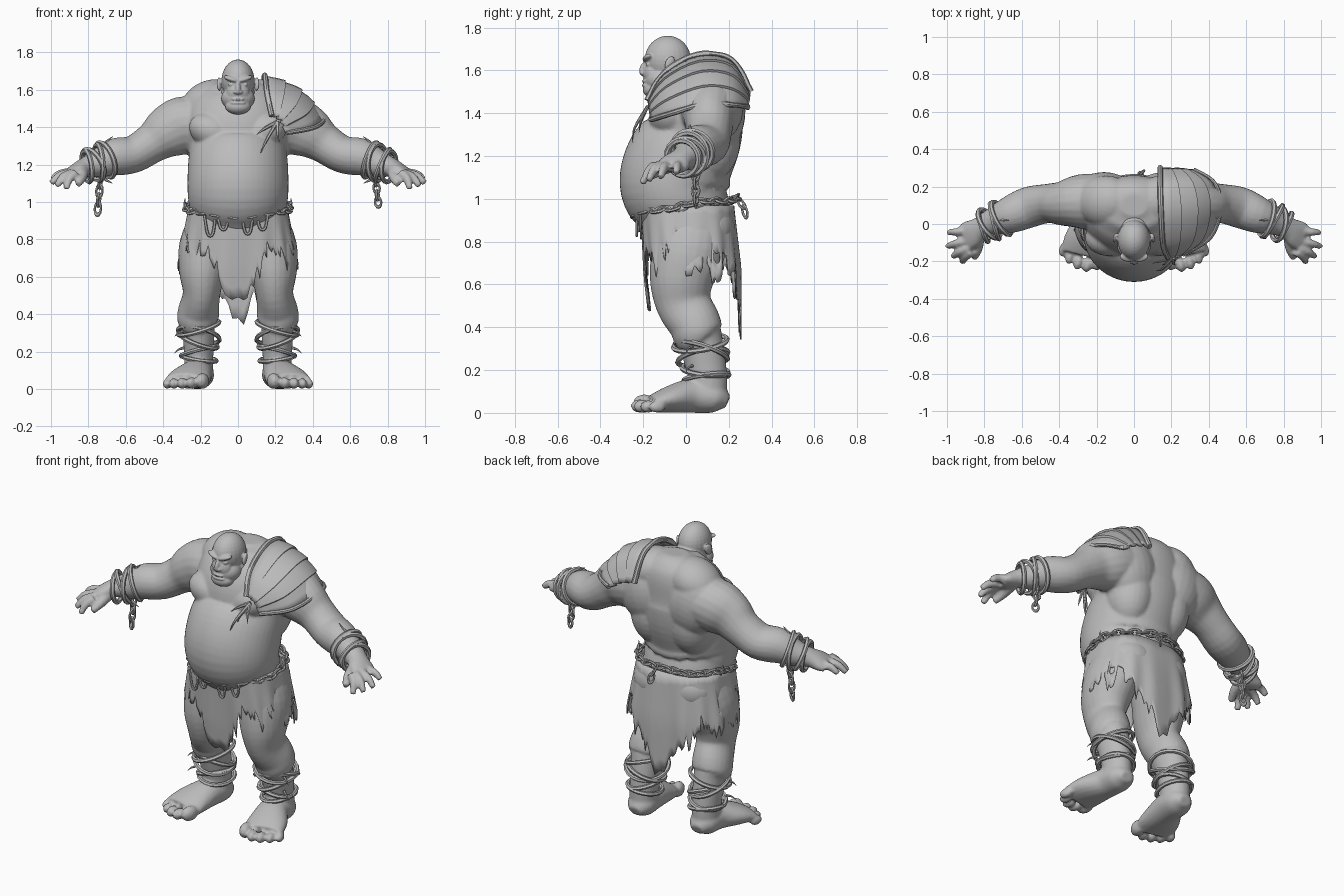
import bpy, bmesh, math, random
from mathutils import Vector, Matrix, Euler

random.seed(4)
cube = bpy.data.objects.get("Cube")
if cube:
    bpy.data.objects.remove(cube)

grey = bpy.data.materials.new("stone_grey")
grey.use_nodes = True
colour = (0.5, 0.5, 0.5, 1)
grey.diffuse_color = colour
grey.node_tree.nodes["Principled BSDF"].inputs["Base Color"].default_value = colour
SIDES = (-1, 1)


def finish(bm, name, angle=40):
    bmesh.ops.recalc_face_normals(bm, faces=bm.faces)
    mesh = bpy.data.meshes.new(name)
    bm.to_mesh(mesh)
    bm.free()
    mesh.materials.append(grey)
    for poly in mesh.polygons:
        poly.use_smooth = True
    mesh.set_sharp_from_angle(angle=math.radians(angle))
    obj = bpy.data.objects.new(name, mesh)
    bpy.context.collection.objects.link(obj)
    return obj


def fuse(obj, voxel, rounds):
    remesh = obj.modifiers.new("fuse", "REMESH")
    remesh.mode = "VOXEL"
    remesh.voxel_size = voxel
    remesh.use_smooth_shade = True
    relax = obj.modifiers.new("relax", "SMOOTH")
    relax.factor = 0.5
    relax.iterations = rounds


def spline(points, steps=4):
    """Smooth samples through a list of equally long tuples."""
    pts = [Vector(p) for p in points]
    out = []
    for i in range(len(pts) - 1):
        a, b, c, d = pts[max(i - 1, 0)], pts[i], pts[i + 1], pts[min(i + 2, len(pts) - 1)]
        for k in range(steps):
            t = k / steps
            out.append(b + (c - a) * (t / 2) + (a * 2 - b * 5 + c * 4 - d) * (t * t / 2)
                       + (b * 3 - a - c * 3 + d) * (t ** 3 / 2))
    return out + [pts[-1]]


def skin(bm, rows, closed=True):
    """Join rows of vertices into quads."""
    for low, high in zip(rows, rows[1:]):
        n = len(low)
        for i in range(n if closed else n - 1):
            j = (i + 1) % n
            bm.faces.new((low[i], low[j], high[j], high[i]))


def limb(bm, sections, side=1, ref=(0, 1, 0), n=20, steps=4):
    """Tube through (x, y, z, radius across, radius along ref)."""
    data = spline(sections, steps)
    spots = [Vector((p[0] * side, p[1], p[2])) for p in data]
    rows = []
    for i, p in enumerate(spots):
        t = (spots[min(i + 1, len(spots) - 1)] - spots[max(i - 1, 0)]).normalized()
        u = Vector(ref)
        u = (u - t * u.dot(t)).normalized()
        w = t.cross(u)
        ring = []
        for k in range(n):
            a = math.tau * k / n
            ring.append(bm.verts.new(p + w * data[i][3] * math.cos(a) + u * data[i][4] * math.sin(a)))
        rows.append(ring)
    skin(bm, rows)
    bm.faces.new(rows[0])
    bm.faces.new(rows[-1])


def blob(bm, loc, size, turn=(0, 0, 0)):
    m = Matrix.LocRotScale(Vector(loc), Euler(turn), Vector(size))
    bmesh.ops.create_uvsphere(bm, u_segments=24, v_segments=16, radius=1, matrix=m)


def pair(bm, loc, size, turn=(0, 0, 0)):
    for s in SIDES:
        blob(bm, (loc[0] * s, loc[1], loc[2]), size, (turn[0], turn[1] * s, turn[2] * s))


def hoop(bm, loc, rot, radius, thick, stretch=1, n=20, m=6):
    mat = Matrix.LocRotScale(Vector(loc), rot, None)
    rows = []
    for i in range(n):
        a = math.tau * i / n
        row = []
        for k in range(m):
            b = math.tau * k / m
            r = radius + thick * math.cos(b)
            row.append(bm.verts.new(mat @ Vector((r * math.cos(a), r * stretch * math.sin(a), thick * math.sin(b)))))
        rows.append(row)
    skin(bm, rows + [rows[0]])


def chain(bm, points, radius=0.016, thick=0.006):
    """Long links along a path, every second one rolled a quarter turn."""
    for i, (a, b) in enumerate(zip(points, points[1:])):
        a, b = Vector(a), Vector(b)
        rot = (b - a).to_track_quat("Y", "Z") @ Euler((0, math.pi / 2 * (i % 2) + 0.4, 0)).to_quaternion()
        hoop(bm, (a + b) / 2, rot, radius, thick, (b - a).length * 0.68 / radius, 12)


# Body: torso, arms, hands, legs and feet fused into one skin
bm = bmesh.new()
limb(bm, [(0, 0.03, 0.84, 0.2, 0.15), (0, 0.02, 0.92, 0.24, 0.195), (0, -0.025, 0.99, 0.262, 0.23),
          (0, -0.055, 1.07, 0.27, 0.255), (0, -0.025, 1.18, 0.268, 0.255), (0, 0.035, 1.29, 0.262, 0.225),
          (0, 0.055, 1.42, 0.28, 0.215), (0, 0.09, 1.54, 0.25, 0.175), (0, 0.1, 1.62, 0.17, 0.13),
          (0, 0.1, 1.655, 0.07, 0.06)], n=48, steps=6)
pair(bm, (0.16, 0.15, 1.41), (0.17, 0.128, 0.2), (0, 0.2, 0))
pair(bm, (0.13, 0.11, 1.28), (0.135, 0.145, 0.2))
pair(bm, (0.15, 0.12, 1.53), (0.16, 0.14, 0.12), (0, 0.4, 0))
pair(bm, (0.12, -0.06, 1.37), (0.15, 0.11, 0.1), (0, -0.4, -0.2))
pair(bm, (0.11, 0.1, 0.86), (0.15, 0.13, 0.13))
for s in SIDES:
    limb(bm, [(0.16, 0.12, 1.43, 0.13, 0.15), (0.29, 0.12, 1.41, 0.155, 0.145), (0.38, 0.11, 1.37, 0.14, 0.12),
              (0.46, 0.11, 1.315, 0.108, 0.105), (0.56, 0.09, 1.255, 0.1, 0.11), (0.66, 0.05, 1.24, 0.1, 0.1),
              (0.75, 0.015, 1.205, 0.075, 0.075), (0.82, -0.02, 1.185, 0.052, 0.06),
              (0.865, -0.05, 1.165, 0.042, 0.075), (0.9, -0.07, 1.15, 0.03, 0.075)], s)
    for x, y, z in ((1.0, -0.045, 1.12), (1.005, -0.12, 1.1), (0.975, -0.175, 1.085), (0.925, -0.205, 1.07)):
        base = (x * 0.3 + 0.59, y * 0.68 - 0.008, 1.155)
        knuckle = ((x + base[0]) / 2 + 0.006, (y + base[1]) / 2, z * 0.5 + 0.59)
        limb(bm, [(*base, 0.026, 0.024), (*knuckle, 0.024, 0.02), (x - 0.006, y, z, 0.017, 0.016)], s, (0.5, 1, 0), 10)
    limb(bm, [(0.83, -0.06, 1.16, 0.035, 0.035), (0.835, -0.13, 1.13, 0.028, 0.027),
              (0.855, -0.185, 1.095, 0.018, 0.018)], s, (1, 0, 0), 10)
    limb(bm, [(0.13, 0.03, 0.93, 0.12, 0.17), (0.175, 0.01, 0.76, 0.14, 0.175), (0.19, -0.02, 0.62, 0.125, 0.15),
              (0.195, -0.01, 0.51, 0.1, 0.13), (0.21, 0.04, 0.42, 0.11, 0.122), (0.215, 0.055, 0.37, 0.11, 0.118),
              (0.212, 0.065, 0.35, 0.09, 0.105), (0.21, 0.085, 0.26, 0.083, 0.098),
              (0.21, 0.1, 0.17, 0.078, 0.092), (0.21, 0.1, 0.08, 0.078, 0.092)], s, n=24)
    limb(bm, [(0.21, 0.195, 0.05, 0.03, 0.04), (0.21, 0.14, 0.07, 0.07, 0.08), (0.22, 0.03, 0.08, 0.08, 0.088),
              (0.255, -0.08, 0.062, 0.062, 0.115), (0.275, -0.16, 0.042, 0.04, 0.118)], s, (1, 0, 0))
    for x, y, r in ((0.19, -0.195, 0.043), (0.248, -0.215, 0.032), (0.298, -0.203, 0.031), (0.343, -0.175, 0.029), (0.378, -0.135, 0.028)):
        blob(bm, (x * s, y, r), (r * 0.8, r + 0.012, r), (0, 0, 0.25 * s))
fuse(finish(bm, "body"), 0.0095, 3)

# Head
bm = bmesh.new()
blob(bm, (0, -0.085, 1.65), (0.088, 0.108, 0.112))
blob(bm, (0, -0.115, 1.555), (0.09, 0.08, 0.07))
blob(bm, (0, -0.15, 1.51), (0.068, 0.052, 0.042))
blob(bm, (0, -0.02, 1.55), (0.1, 0.12, 0.11))
blob(bm, (0, -0.155, 1.585), (0.062, 0.045, 0.06))
blob(bm, (0, -0.198, 1.607), (0.014, 0.02, 0.034), (-0.3, 0, 0))
blob(bm, (0, -0.192, 1.55), (0.036, 0.014, 0.008))
blob(bm, (0, -0.19, 1.53), (0.04, 0.016, 0.01))
pair(bm, (0.037, -0.18, 1.658), (0.043, 0.022, 0.014), (0, -0.3, 0.25))
pair(bm, (0.036, -0.178, 1.628), (0.016, 0.01, 0.009))
pair(bm, (0.014, -0.2, 1.588), (0.011, 0.014, 0.01))
pair(bm, (0.1, -0.075, 1.63), (0.012, 0.024, 0.038), (-0.3, 0.1, 0.3))
fuse(finish(bm, "head"), 0.005, 3)

# Ragged loincloth with long tongues at front and back
bm = bmesh.new()
COLUMNS, ROWS = 144, 9
columns = []
for i in range(COLUMNS):
    a = math.tau * i / COLUMNS
    c, s = math.cos(a), math.sin(a)
    c, s = math.copysign(abs(c) ** 0.75, c), math.copysign(abs(s) ** 0.75, s)
    width = 0.13 if s < 0 else 0.2
    tongue = max(0, 1 - abs(c * 0.32) / width)
    hem = (0.73 if s < 0 else 0.67) - 0.3 * tongue ** 0.7 + random.uniform(-0.06, 0.06) + 0.04 * math.sin(a * 11)
    column = []
    for k in range(ROWS):
        z = 0.97 + (hem - 0.97) * k / (ROWS - 1)
        drop = min((0.97 - z) / 0.3, 1)
        fold = 0.006 * math.sin(a * 14) * drop
        front = 0.215 - 0.02 * drop - 0.03 * max(0, 0.65 - z) / 0.25
        back = 0.225 + 0.03 * drop
        column.append(bm.verts.new((c * (0.265 + 0.055 * drop + fold), s * ((front if s < 0 else back) + fold), z)))
    columns.append(column)
skin(bm, columns + [columns[0]], closed=False)
# Torn holes
holes = [f for f in bm.faces if 0.72 < f.calc_center_median().z < 0.83
         and abs(f.calc_center_median().x) > 0.27 and random.random() < 0.2]
bmesh.ops.delete(bm, geom=holes, context="FACES")
cloth = finish(bm, "loincloth")
cloth.modifiers.new("thickness", "SOLIDIFY").thickness = 0.006

# Chain belt with hanging straps
bm = bmesh.new()
LINKS = 36
loop = []
for i in range(LINKS + 1):
    a = math.tau * i / LINKS
    s = math.sin(a)
    loop.append((0.278 * math.cos(a), s * 0.24, 0.97 + (0.045 if s < 0 else 0.03) * s + 0.006 * math.sin(a * 5)))
chain(bm, loop, 0.018, 0.0075)
chain(bm, [(0.03, 0.25, 0.99), (0.04, 0.27, 0.96), (0.045, 0.28, 0.92)])
finish(bm, "belt_chain")

bm = bmesh.new()
for x, depth in ((-0.15, 0.1), (-0.08, 0.07), (0.05, 0.09), (0.13, 0.07)):
    y = -0.24 + abs(x) * 0.2
    limb(bm, [(x - 0.03, y, 0.93, 0.008, 0.007), (x - 0.012, y, 0.93 - depth, 0.008, 0.007),
              (x + 0.015, y, 0.93 - depth, 0.008, 0.007), (x + 0.03, y, 0.93, 0.008, 0.007)], n=6)
for s in SIDES:
    limb(bm, [(0.265, 0.05, 0.96, 0.01, 0.01), (0.285, 0.045, 0.99, 0.006, 0.006), (0.283, 0.05, 1.02, 0.001, 0.001)], s, n=6)
finish(bm, "belt_straps")

# Wrist shackles, spikes and broken chains
for s, name in ((-1, "right"), (1, "left")):
    bm = bmesh.new()
    axis = Vector((s * 0.88, -0.36, -0.22))
    for x, y, z, r, tilt in ((0.71, 0.03, 1.225, 0.098, 0.1), (0.745, 0.015, 1.21, 0.098, -0.15),
                             (0.775, 0, 1.2, 0.09, 0.2), (0.805, -0.015, 1.19, 0.083, -0.1)):
        rot = axis.to_track_quat("Z", "Y") @ Euler((tilt, tilt, 0)).to_quaternion()
        hoop(bm, (x * s, y, z), rot, r, 0.0135)
    for y, z, tip in ((0.02, 1.3, 1.35), (0.0, 1.13, 1.1)):
        limb(bm, [(0.72, y, z, 0.009, 0.009), (0.7, y, (z + tip) / 2, 0.007, 0.007), (0.67, y, tip, 0.001, 0.001)], s, n=6)
    end = 0.94 if s < 0 else 0.98
    chain(bm, [(s * (0.735 + 0.004 * k), 0.045, 1.13 + (end - 1.13) * k / 4) for k in range(5)], 0.018, 0.007)
    finish(bm, name + "_shackle")

    # Ankle bindings
    bm = bmesh.new()
    for z, r, pitch, roll in ((0.325, 0.115, 0.15, 0.3), (0.29, 0.115, -0.3, -0.25), (0.26, 0.108, 0.2, -0.35),
                              (0.2, 0.098, -0.1, 0.25), (0.165, 0.096, 0.12, -0.15)):
        hoop(bm, (0.21 * s, 0.125 - z * 0.18, z), Euler((pitch, roll * s, 0)), r, 0.012, 1.1)
    for z in (0.22, 0.31):
        limb(bm, [(0.29, 0.03, z, 0.008, 0.008), (0.32, 0.01, z - 0.01, 0.005, 0.005), (0.34, 0, z - 0.03, 0.001, 0.001)], s, n=6)
    finish(bm, name + "_ankle_binding")

# Layered shoulder guard on the left
inner = spline([(0.18, -0.18, 1.46), (0.155, -0.11, 1.58), (0.145, 0.05, 1.67), (0.14, 0.21, 1.65), (0.14, 0.3, 1.5)])
outer = spline([(0.25, -0.165, 1.36), (0.4, -0.07, 1.39), (0.455, 0.09, 1.435), (0.42, 0.22, 1.43), (0.31, 0.29, 1.42)])
PLATES = 4
LIFT = 0.012
bm = bmesh.new()
rows = []
for k in range(PLATES):
    for v, lift in ((k / PLATES, 0), ((k + 0.5) / PLATES, LIFT / 2), ((k + 0.97) / PLATES, LIFT)):
        row = []
        for i, (p, q) in enumerate(zip(inner, outer)):
            u = i / (len(inner) - 1)
            out = Vector((0.7, 0.35 * (u - 0.4), 0.7))
            swell = 0.055 * math.sin(math.pi * v) * math.sin(math.pi * (0.15 + 0.75 * u))
            row.append(bm.verts.new(p.lerp(q, v) + out * (swell + lift)))
        rows.append(row)
skin(bm, rows, closed=False)
guard = finish(bm, "shoulder_guard", 25)
guard.modifiers.new("thickness", "SOLIDIFY").thickness = 0.014

# Rolled rims and torn laces of the guard
bm = bmesh.new()
for edge, r, out in ((inner, 0.015, 0), (outer, 0.012, LIFT * 0.7)):
    limb(bm, [(p.x + out, p.y, p.z + out, r * random.uniform(0.8, 1.2), r) for p in edge], ref=(1, 0, 0), n=8, steps=2)
finish(bm, "guard_rims")
bm = bmesh.new()
for x, y, z in ((0.12, -0.25, 1.26), (0.15, -0.22, 1.31), (0.1, -0.21, 1.36), (0.22, -0.22, 1.32)):
    limb(bm, [(0.21, -0.18, 1.43, 0.011, 0.008), (x * 0.6 + 0.08, y + 0.01, z * 0.6 + 0.575, 0.008, 0.006),
              (x, y, z, 0.001, 0.001)], n=6)
finish(bm, "guard_laces")
